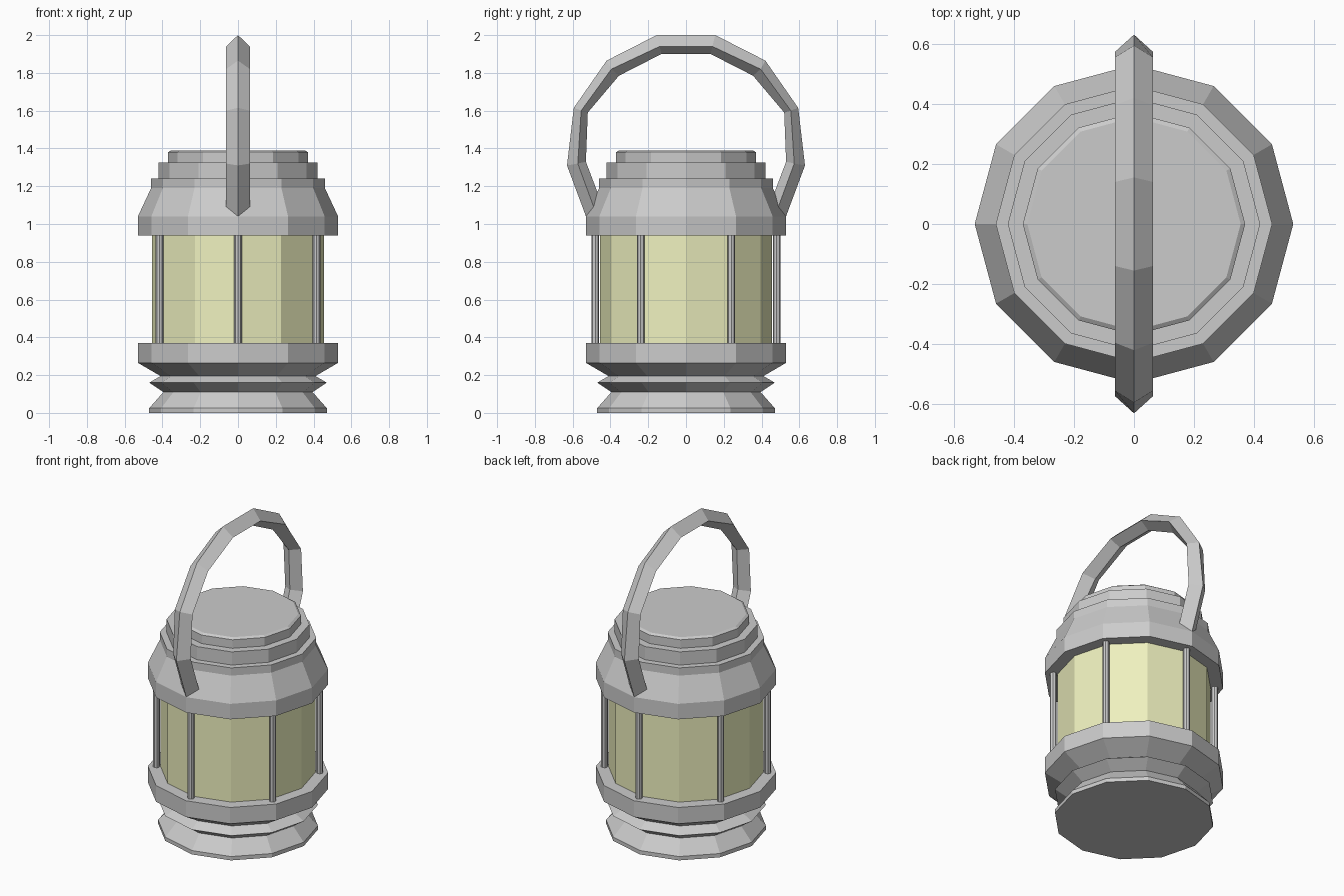
import bpy, bmesh
from math import cos, sin, radians, pi

if "Cube" in bpy.data.objects:
    bpy.data.objects.remove(bpy.data.objects["Cube"])


def make_object(name, verts, faces, material=None):
    mesh = bpy.data.meshes.new(name)
    mesh.from_pydata(verts, [], faces)
    bm = bmesh.new()
    bm.from_mesh(mesh)
    bmesh.ops.recalc_face_normals(bm, faces=bm.faces)
    bm.to_mesh(mesh)
    bm.free()
    obj = bpy.data.objects.new(name, mesh)
    bpy.context.collection.objects.link(obj)
    if material:
        mesh.materials.append(material)
    return obj


def loft(name, rings, material=None):
    """Skin equal-length vertex rings and cap both ends."""
    n = len(rings[0])
    faces = [(i * n + j, i * n + (j + 1) % n, (i + 1) * n + (j + 1) % n, (i + 1) * n + j)
             for i in range(len(rings) - 1) for j in range(n)]
    last = (len(rings) - 1) * n
    faces += [tuple(range(n)), tuple(range(last, last + n))]
    return make_object(name, [v for ring in rings for v in ring], faces, material)


def turned(name, profile, sides=12, center=(0, 0), material=None):
    """Low-poly turned part from (radius, z) points."""
    rings = [[(center[0] + r * cos(2 * pi * k / sides), center[1] + r * sin(2 * pi * k / sides), z)
              for k in range(sides)] for r, z in profile]
    return loft(name, rings, material)


# Foot and base collar
turned("base", [(0.47, 0), (0.47, 0.025), (0.395, 0.11), (0.47, 0.16),
                (0.41, 0.195), (0.53, 0.265), (0.53, 0.37)])

# Yellow glass
yellow = bpy.data.materials.new("yellow_glass")
yellow.diffuse_color = (0.86, 0.88, 0.52, 1)
yellow.use_nodes = True
yellow.node_tree.nodes["Principled BSDF"].inputs["Base Color"].default_value = yellow.diffuse_color
turned("glass", [(0.455, 0.36), (0.455, 0.95)], material=yellow)

# Shoulder and stepped lid
turned("lid", [(0.53, 0.94), (0.53, 1.04), (0.46, 1.19), (0.46, 1.24), (0.42, 1.24),
               (0.42, 1.325), (0.37, 1.325), (0.37, 1.38), (0.355, 1.39)])

# Six guard rods around the glass
for k in range(6):
    a = radians(30 + 60 * k)
    turned(f"guard_rod_{k + 1}", [(0.02, 0.36), (0.02, 0.95)], 8, (0.48 * cos(a), 0.48 * sin(a)))

# Carrying handle: diamond section, half path mirrored in y
outer = [(0.522, 1.02), (0.63, 1.31), (0.594, 1.615), (0.42, 1.865), (0.155, 2.0)]
middle = [(0.47, 1.04), (0.573, 1.32), (0.555, 1.60), (0.395, 1.82), (0.14, 1.94)]
inner = [(0.42, 1.04), (0.53, 1.33), (0.52, 1.59), (0.355, 1.785), (0.13, 1.9)]
half = [[(0, o[0], o[1]), (0.063, m[0], m[1]), (0, i[0], i[1]), (-0.063, m[0], m[1])]
        for o, m, i in zip(outer, middle, inner)]
mirrored = [[(x, -y, z) for x, y, z in ring] for ring in reversed(half)]
loft("handle", half + mirrored)
